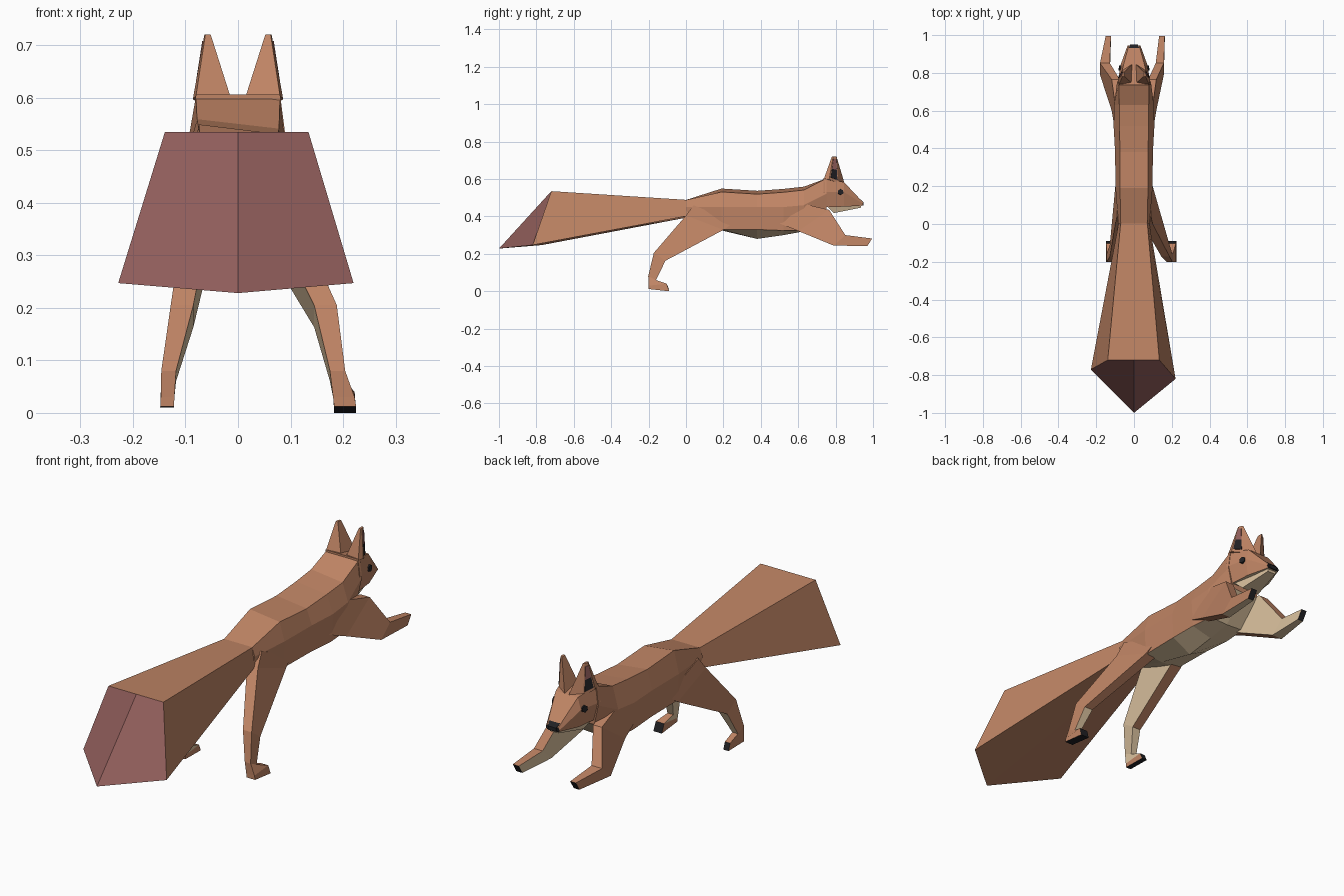
import bpy, bmesh
from mathutils import Vector

if "Cube" in bpy.data.objects:
    bpy.data.objects.remove(bpy.data.objects["Cube"])


def material(name, rgb):
    m = bpy.data.materials.new(name)
    m.diffuse_color = (*rgb, 1)
    m.use_nodes = True
    m.node_tree.nodes["Principled BSDF"].inputs["Base Color"].default_value = m.diffuse_color
    return m


MATS = [material("orange_fur", (0.53, 0.235, 0.13)),
        material("cream_fur", (0.74, 0.56, 0.36)),
        material("plum_fur", (0.29, 0.115, 0.108)),
        material("black", (0.015, 0.015, 0.018))]
FUR, CREAM, PLUM, BLACK = range(4)


def loft(name, rings, rule=lambda seg, side: FUR, caps=(FUR, FUR), split_end=False):
    """Skin a list of point rings; rule picks the colour per segment and side."""
    bm = bmesh.new()
    vs = [[bm.verts.new(p) for p in r] for r in rings]
    n = len(rings[0])
    for i in range(len(vs) - 1):
        for j in range(n):
            k = (j + 1) % n
            f = bm.faces.new((vs[i][j], vs[i][k], vs[i + 1][k], vs[i + 1][j]))
            f.material_index = rule(i, j)
    bm.faces.new(vs[0][::-1]).material_index = caps[0]
    e = vs[-1]
    ends = [e[:n // 2 + 1], e[n // 2:] + e[:1]] if split_end else [e]
    for loop in ends:
        bm.faces.new(loop).material_index = caps[1]
    bmesh.ops.recalc_face_normals(bm, faces=bm.faces)
    me = bpy.data.meshes.new(name)
    bm.to_mesh(me)
    bm.free()
    for m in MATS:
        me.materials.append(m)
    ob = bpy.data.objects.new(name, me)
    bpy.context.collection.objects.link(ob)
    return ob


# Body: y, top half width, top z, side half width, side z, bottom half width, bottom z, belly z
rows = [(0.0, .07, .488, .083, .45, .07, .402, .39),
        (.19, .074, .54, .098, .45, .092, .33, .325),
        (.38, .075, .528, .10, .45, .095, .33, .28),
        (.52, .076, .538, .108, .45, .10, .325, .30),
        (.63, .078, .55, .105, .46, .09, .325, .32),
        (.75, .08, .603, .09, .52, .07, .43, .425)]
rings = []
for n, (y, tw, zt, sw, zs, bw, zb, zc) in enumerate(rows):
    t = .009 if 0 < n < 5 else 0     # slight roll of the back
    rings.append([(tw, y, zt - t), (sw, y, zs), (bw, y, zb), (0, y, zc),
                  (-bw, y, zb), (-sw, y, zs), (-tw, y, zt + t)])
loft("body", rings, lambda i, j: CREAM if j in (2, 3) else FUR)

# Tail widening to a large plum end
loft("tail", [
    [(0, .01, .488), (.07, .01, .488), (.08, .01, .403), (0, .01, .395), (-.08, .01, .403), (-.07, .01, .488)],
    [(0, -.72, .535), (.134, -.72, .535), (.22, -.82, .247), (0, -1, .228),
     (-.228, -.77, .247), (-.139, -.72, .535)]], caps=(FUR, PLUM), split_end=True)

# Head tapering to the muzzle
head = [(.735, .08, .606, .09, .53, .07, .45),
        (.845, .055, .583, .07, .53, .06, .452),
        (.945, .027, .477, .034, .468, .027, .458)]
loft("head", [[(a, y, za), (b, y, zb), (c, y, zc), (-c, y, zc), (-b, y, zb), (-a, y, za)]
              for y, a, za, b, zb, c, zc in head],
     lambda i, j: CREAM if j == 2 else FUR, caps=(FUR, BLACK))

# Lower jaw
loft("jaw", [[(s * w, y, z) for s, w, y, z in
              ((1, a, y0, z0), (1, b, y1, z1), (-1, b, y1, z1), (-1, a, y0, z0))]
             for a, y0, z0, b, y1, z1 in ((.062, .755, .452, .045, .79, .418),
                                          (.024, .938, .46, .02, .935, .447))],
     lambda i, j: CREAM, caps=(CREAM, CREAM))

# Nose
loft("nose", [[(s * w, y, z) for s, z in ((1, zt), (1, zb), (-1, zb), (-1, zt))]
              for w, y, zt, zb in ((.027, .932, .492, .462), (.02, .95, .476, .459))],
     lambda i, j: BLACK, caps=(BLACK, BLACK))


def lerp(a, b, t):
    return Vector(a).lerp(Vector(b), t)


def ear(s, name):
    base = [(.01, .745, .588), (.08, .738, .603), (.086, .765, .597), (.06, .815, .58), (.008, .848, .575)]
    tip = [(.052, .782, .72), (.062, .78, .72), (.064, .787, .72), (.06, .803, .72), (.052, .805, .72)]
    base, tip = ([(s * x, y, z) for x, y, z in r] for r in (base, tip))
    loft(name, [base, tip])
    # Coloured inner plates on the outer front face
    c = [base[2], base[3], tip[3], tip[2]]
    out = (Vector(c[1]) - Vector(c[0])).cross(Vector(c[3]) - Vector(c[0])).normalized()
    if out.x * s < 0:
        out = -out

    def at(u, v):
        return lerp(lerp(c[0], c[1], u), lerp(c[3], c[2], u), v)
    for part, lo, hi, col in (("dark", .1, .48, BLACK), ("lining", .48, .9, PLUM)):
        quad = [at(.12, lo), at(.88, lo), at(.88, hi), at(.12, hi)]
        loft(name + "_" + part, [[p - out * .002 for p in quad], [p + out * .003 for p in quad]],
             lambda i, j: col, caps=(col, col))


def leg(name, s, points, inner, outer, rule):
    """points: back y, z and front y, z of each ring."""
    rings = [[(s * o, yb, zb), (s * o, yf, zf), (s * i, yf, zf), (s * i, yb, zb)]
             for (yb, zb, yf, zf), i, o in zip(points, inner, outer)]
    loft(name, rings, rule, caps=(FUR, BLACK))


def hind_rule(i, j):
    if i == 4:
        return BLACK if j == 1 else FUR
    return CREAM if j == 2 or (j == 1 and i == 2) else FUR


def front_rule(i, j):
    return CREAM if j == 2 or (j == 3 and i == 2) else FUR


for s, side in ((-1, "left"), (1, "right")):
    ear(s, side + "_ear")
    # Eye: thin six-sided disc
    bpy.ops.mesh.primitive_cylinder_add(vertices=6, radius=.016, depth=.012,
                                        location=(s * .073, .826, .53))
    eye = bpy.context.object
    eye.name = side + "_eye"
    eye.rotation_mode = 'QUATERNION'
    eye.rotation_quaternion = Vector((s, .22, .1)).to_track_quat('Z', 'Y')
    eye.data.materials.append(MATS[BLACK])
    # Hind leg, standing
    right = s > 0
    lo = 0 if right else .01
    hind = [(.04, .46, .26, .37), (0, .405, .2, .328), (-.172, .205, -.11, .163),
            (-.202, .08, -.16, .06), (-.2, .03, -.103, .04), (-.2, .012, -.09, lo)]
    leg(side + "_hind_leg", s, hind,
        (.04, .045, .145, .175, .181, .183) if right else (.04, .045, .085, .118, .121, .122),
        (.09, .099, .188, .204, .222, .225) if right else (.09, .099, .128, .146, .147, .148), hind_rule)
    # Front leg, reaching forward
    front = [(.48, .37, .62, .47), (.6, .322, .765, .435), (.79, .244, .852, .3), (.97, .242, .995, .282)]
    leg(side + "_front_leg", s, front,
        (.05, .075, .115, .133) if right else (.05, .075, .128, .122),
        (.098, .118, .158, .163) if right else (.098, .118, .18, .15), front_rule)
